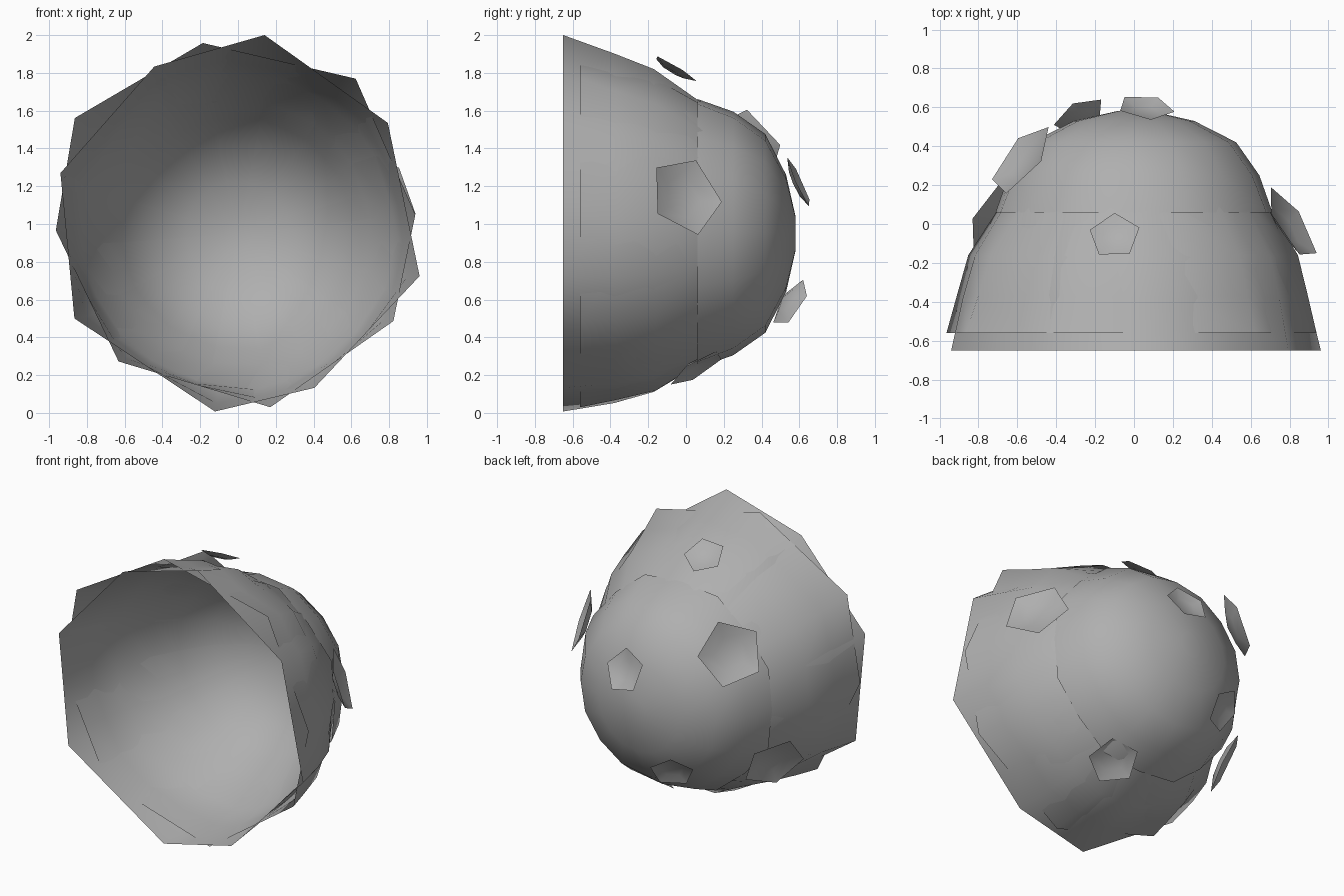
import bpy, math
from mathutils import Vector

if "Cube" in bpy.data.objects:
    bpy.data.objects.remove(bpy.data.objects["Cube"])

# Dark grey shared by all parts
grey = bpy.data.materials.new("dark_grey")
grey.diffuse_color = (0.43, 0.43, 0.43, 1)
grey.use_nodes = True
grey.node_tree.nodes["Principled BSDF"].inputs["Base Color"].default_value = grey.diffuse_color


def make_object(name, verts, faces):
    mesh = bpy.data.meshes.new(name)
    mesh.from_pydata(verts, [], faces)
    mesh.update()
    mesh.materials.append(grey)
    for p in mesh.polygons:
        p.use_smooth = True
    obj = bpy.data.objects.new(name, mesh)
    bpy.context.collection.objects.link(obj)
    return obj


def dome(name, corners, profile):
    """Dome around y. corners: (angle, scale); profile rows: y, radius, centre z, roundness."""
    verts, faces = [], []
    count = len(corners)
    n = count * 2
    for y, radius, cz, rnd in profile:
        pts = []
        for a, k in corners:
            k = 1 + (k - 1) * (1 - rnd)
            t = math.radians(a)
            pts.append(Vector((radius * k * math.cos(t), 0, radius * k * math.sin(t))))
        for i in range(count):
            p, q = pts[i], pts[(i + 1) % count]
            mid = (p + q) / 2
            arc = mid.normalized() * (p.length + q.length) / 2
            for v in (p, mid.lerp(arc, rnd)):
                verts.append((v.x, y, cz + v.z))
    for r in range(len(profile) - 1):
        for i in range(n):
            j = (i + 1) % n
            faces.append((r * n + i, (r + 1) * n + i, (r + 1) * n + j, r * n + j))
    faces.append(tuple((len(profile) - 1) * n + i for i in reversed(range(n))))
    return make_object(name, verts, faces)


def pentagon(name, centre, normal, toward, radius):
    """Slightly dished pentagonal plate with one corner pointing along 'toward'."""
    c, nrm = Vector(centre), Vector(normal).normalized()
    u = Vector(toward)
    u = (u - nrm * u.dot(nrm)).normalized()
    v = nrm.cross(u)
    verts = []
    for scale, depth in ((1, 0), (0.5, 0.17)):
        for k in range(5):
            t = k * math.tau / 5
            verts.append(c + radius * (scale * (math.cos(t) * u + math.sin(t) * v) - depth * nrm))
    faces = [(k, (k + 1) % 5, 5 + (k + 1) % 5, 5 + k) for k in range(5)] + [(5, 6, 7, 8, 9)]
    return make_object(name, verts, faces)


# Two open outer shells, octagonal rims turned against each other
inner = [(0.06, 0.71, 0.955, 1), (0.22, 0.62, 0.95, 1), (0.40, 0.48, 0.95, 1),
         (0.51, 0.28, 0.95, 1), (0.555, 0.08, 0.95, 1)]
dome("outer_shell",
     [(-150, 1.0), (-97, 1.0), (-65, 0.957), (-16, 1.0),
      (34, 0.957), (82, 1.01), (118, 0.944), (164, 0.978)],
     [(-0.65, 1.0, 1.0, 0), (-0.38, 0.93, 0.975, 0.3), (-0.17, 0.86, 0.965, 0.6)] + inner)
dome("second_shell",
     [(-178, 0.965), (-131, 0.964), (-80, 0.985), (-32, 0.97),
      (3, 0.94), (51, 0.99), (101, 0.976), (147, 1.03)],
     [(-0.56, 1.0, 1.0, 0), (-0.37, 0.935, 0.98, 0.3), (-0.16, 0.865, 0.965, 0.6)] + inner)

# Rear cap dome
dome("rear_cap", [(-157 + 45 * i, 1) for i in range(8)], [
    (0.06, 0.74, 0.95, 0.5), (0.25, 0.66, 0.95, 0.7), (0.42, 0.53, 0.95, 0.9),
    (0.53, 0.31, 0.95, 1), (0.58, 0.09, 0.95, 1)])

# Raised pentagonal plates
plates = [
    ("top_plate", (-0.10, -0.06, 1.825), (-0.1, 0.5, 0.85), (0, 1, -0.5), 0.135),
    ("right_plate", (0.81, 0.0, 1.15), (0.8, 0.5, 0.3), (-0.5, 1, -0.15), 0.22),
    ("back_upper_plate", (0.06, 0.60, 1.22), (0.1, 0.87, 0.4), (1, -0.1, 0.1), 0.15),
    ("back_lower_plate", (-0.28, 0.555, 0.58), (-0.4, 0.75, -0.5), (0, 0, 1), 0.145),
    ("left_upper_plate", (-0.58, 0.33, 1.41), (-0.72, 0.58, 0.4), (1, 1, 0), 0.22),
    ("left_lower_plate", (-0.72, 0.05, 0.57), (-0.77, 0.47, -0.42), (0, -0.3, -1), 0.21),
    ("bottom_plate", (0.22, 0.06, 0.235), (0.25, 0.5, -0.83), (0, -1, -0.6), 0.165),
]
for p in plates:
    pentagon(*p)
